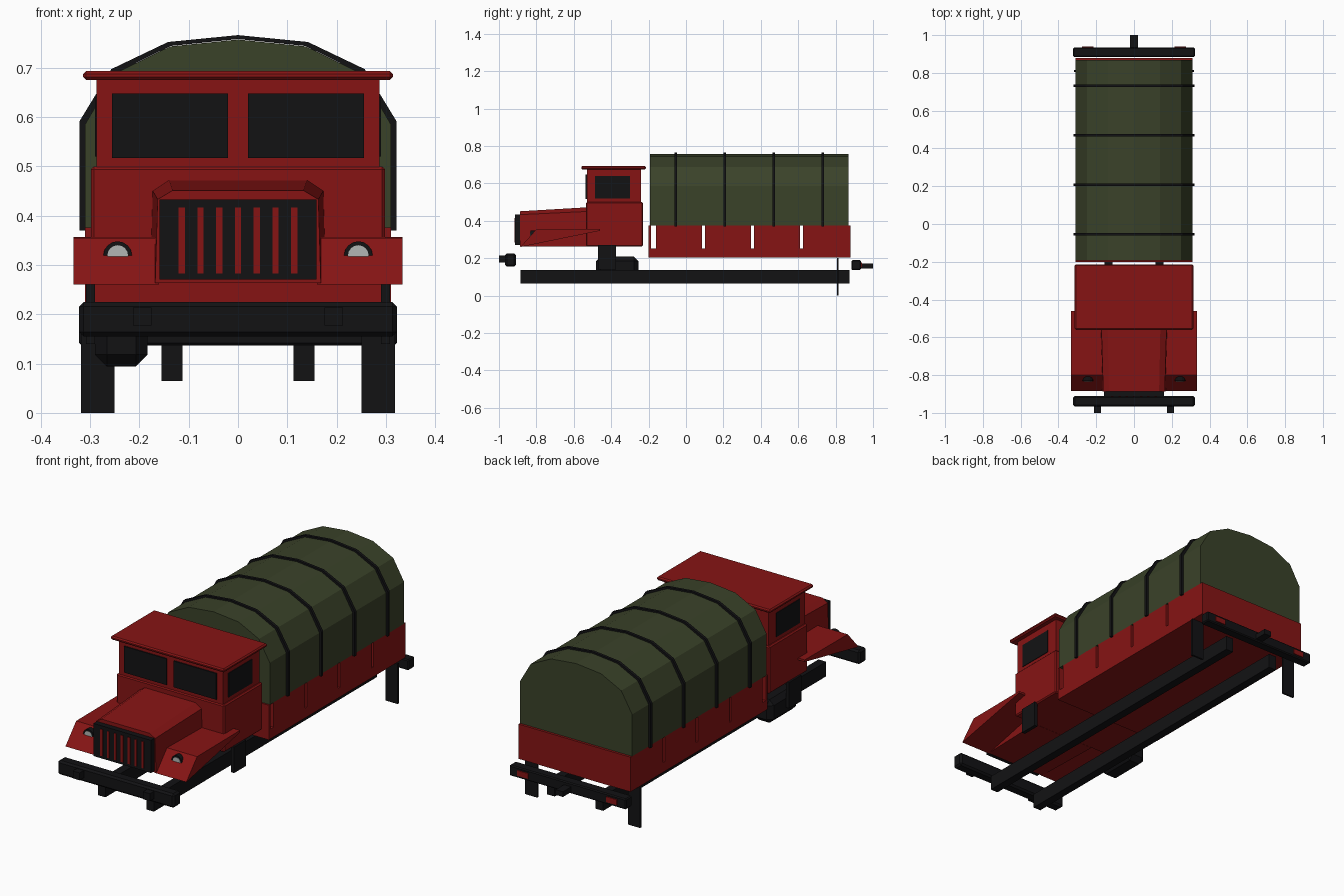
import bpy, bmesh, math
from mathutils import Vector

if "Cube" in bpy.data.objects:
    bpy.data.objects.remove(bpy.data.objects["Cube"])


def material(name, rgb):
    m = bpy.data.materials.new(name)
    m.use_nodes = True
    m.diffuse_color = (*rgb, 1)
    m.node_tree.nodes["Principled BSDF"].inputs["Base Color"].default_value = (*rgb, 1)
    return m


RED = material("red_paint", (0.24, 0.007, 0.007))
GREEN = material("green_canvas", (0.042, 0.054, 0.022))
BLACK = material("black_parts", (0.006, 0.006, 0.007))
GREY = material("lamp_glass", (0.45, 0.47, 0.46))


def finish(name, bm, mat, bevel=0):
    bmesh.ops.recalc_face_normals(bm, faces=bm.faces)
    mesh = bpy.data.meshes.new(name)
    bm.to_mesh(mesh)
    bm.free()
    mesh.materials.append(mat)
    ob = bpy.data.objects.new(name, mesh)
    bpy.context.collection.objects.link(ob)
    if bevel:
        mod = ob.modifiers.new("Bevel", "BEVEL")
        mod.width, mod.segments = bevel, 1
    return ob


def box(name, x, y, z, mat, bevel=0):
    """Box from (low, high) ranges on each axis."""
    bm = bmesh.new()
    bmesh.ops.create_cube(bm, size=1)
    for v in bm.verts:
        for i, (lo, hi) in enumerate((x, y, z)):
            v.co[i] = lo if v.co[i] < 0 else hi
    return finish(name, bm, mat, bevel)


def loft(name, first, last, mat):
    """Closed solid between two matching rings of 3D points."""
    bm = bmesh.new()
    a = [bm.verts.new(p) for p in first]
    b = [bm.verts.new(p) for p in last]
    bm.faces.new(a)
    bm.faces.new(b)
    for i in range(len(a)):
        j = (i + 1) % len(a)
        bm.faces.new((a[i], a[j], b[j], b[i]))
    return finish(name, bm, mat)


def xz_prism(name, ring, y, mat):
    return loft(name, [(x, y[0], z) for x, z in ring], [(x, y[1], z) for x, z in ring], mat)


def symmetric(half):
    """Mirror an open half profile running from the bottom up to the centre."""
    return half + [(-x, z) for x, z in reversed(half) if x > 0]


def span(side, lo, hi):
    return tuple(sorted((side * lo, side * hi)))


SIDES = ((1, "left"), (-1, "right"))

# Chassis, bumpers and towing gear
box("front_bumper", (-0.322, 0.322), (-0.967, -0.91), (0.155, 0.225), BLACK, 0.009)
box("rear_bumper", (-0.322, 0.322), (0.885, 0.935), (0.137, 0.19), BLACK, 0.005)
box("rear_tow_hitch", (-0.02, 0.02), (0.93, 1.0), (0.146, 0.172), BLACK)
for s, side in SIDES:
    box(f"{side}_chassis_rail", span(s, 0.113, 0.155), (-0.885, 0.875), (0.065, 0.138), BLACK)
    box(f"{side}_front_hook", span(s, 0.175, 0.213), (-1.0, -0.96), (0.177, 0.214), BLACK)
    box(f"{side}_mud_flap", span(s, 0.25, 0.318), (0.806, 0.816), (0, 0.2), BLACK)
    box(f"{side}_cab_step", span(s, 0.29, 0.308), (-0.47, -0.375), (0.14, 0.27), BLACK)
    box(f"{side}_tail_light", span(s, 0.215, 0.275), (0.93, 0.94), (0.15, 0.177), RED)

# Fuel tank with chamfered corners
tank = box("fuel_tank", (-0.29, -0.183), (-0.48, -0.255), (0.094, 0.21), BLACK, 0.024)

# Cab
box("cab_lower", (-0.298, 0.298), (-0.535, -0.23), (0.263, 0.5), RED, 0.006)
box("cab_upper", (-0.287, 0.287), (-0.53, -0.24), (0.49, 0.68), RED)
box("cab_roof", (-0.314, 0.314), (-0.56, -0.215), (0.675, 0.693), RED, 0.006)
for s, side in SIDES:
    box(f"{side}_windscreen", span(s, 0.02, 0.255), (-0.536, -0.525), (0.517, 0.648), BLACK)
    box(f"{side}_side_window", span(s, 0.28, 0.29), (-0.487, -0.3), (0.52, 0.64), BLACK)

# Tapered engine hood
nose = symmetric([(0.168, 0.263), (0.163, 0.433), (0.133, 0.451)])
cowl = symmetric([(0.178, 0.263), (0.173, 0.45), (0.14, 0.472)])
loft("engine_hood", [(x, -0.887, z) for x, z in nose], [(x, -0.53, z) for x, z in cowl], RED)

# Grille with upright bars
box("grille_panel", (-0.159, 0.159), (-0.914, -0.88), (0.27, 0.433), BLACK)
for i in range(7):
    x = (i - 3) * 0.038
    box(f"grille_bar_{i + 1}", (x - 0.0065, x + 0.0065), (-0.917, -0.905), (0.283, 0.416), RED)


def headlight(name, x, radius, y_front, mat):
    steps = 16
    ring = [(x + radius * math.cos(math.tau * i / steps), 0.319 + radius * math.sin(math.tau * i / steps))
            for i in range(steps)]
    xz_prism(name, ring, (y_front, -0.795), mat)


# Wedge fenders with sunken headlights
wedge = [(-0.885, 0.26), (-0.8, 0.355), (-0.46, 0.357), (-0.46, 0.347)]
for s, side in SIDES:
    loft(f"{side}_fender", [(s * 0.16, y, z) for y, z in wedge],
         [(s * 0.334, y, z) for y, z in wedge], RED)
    headlight(f"{side}_headlight_rim", s * 0.244, 0.029, -0.832, BLACK)
    headlight(f"{side}_headlight_glass", s * 0.244, 0.021, -0.834, GREY)

# Cargo bed: floor, end boards and side boards split by slots
box("bed_floor", (-0.31, 0.31), (-0.2, 0.88), (0.203, 0.252), RED)
box("bed_front_board", (-0.31, 0.31), (-0.2, -0.187), (0.25, 0.376), RED)
box("bed_tailgate", (-0.31, 0.31), (0.862, 0.88), (0.25, 0.376), RED)
for s, side in SIDES:
    for i in range(4):
        start = -0.161 + i * 0.262
        end = start + 0.247 if i < 3 else 0.87
        box(f"{side}_bed_board_{i + 1}", span(s, 0.293, 0.31), (start, end), (0.25, 0.376), RED)

# Canvas cover and its hoops
arch = [(0.31, 0.375), (0.31, 0.585), (0.25, 0.688), (0.138, 0.743), (0, 0.757)]
hoop = [(0.321, 0.37), (0.321, 0.592), (0.257, 0.697), (0.142, 0.752), (0, 0.766)]
xz_prism("canvas_cover", symmetric(arch), (-0.192, 0.868), GREEN)
inner = [(x * 0.965, z - 0.008) for x, z in hoop]
inner[0] = (inner[0][0], hoop[0][1])
band = symmetric(hoop) + list(reversed(symmetric(inner)))
for i in range(4):
    y = -0.055 + i * 0.262
    xz_prism(f"canvas_hoop_{i + 1}", band, (y - 0.007, y + 0.007), BLACK)
